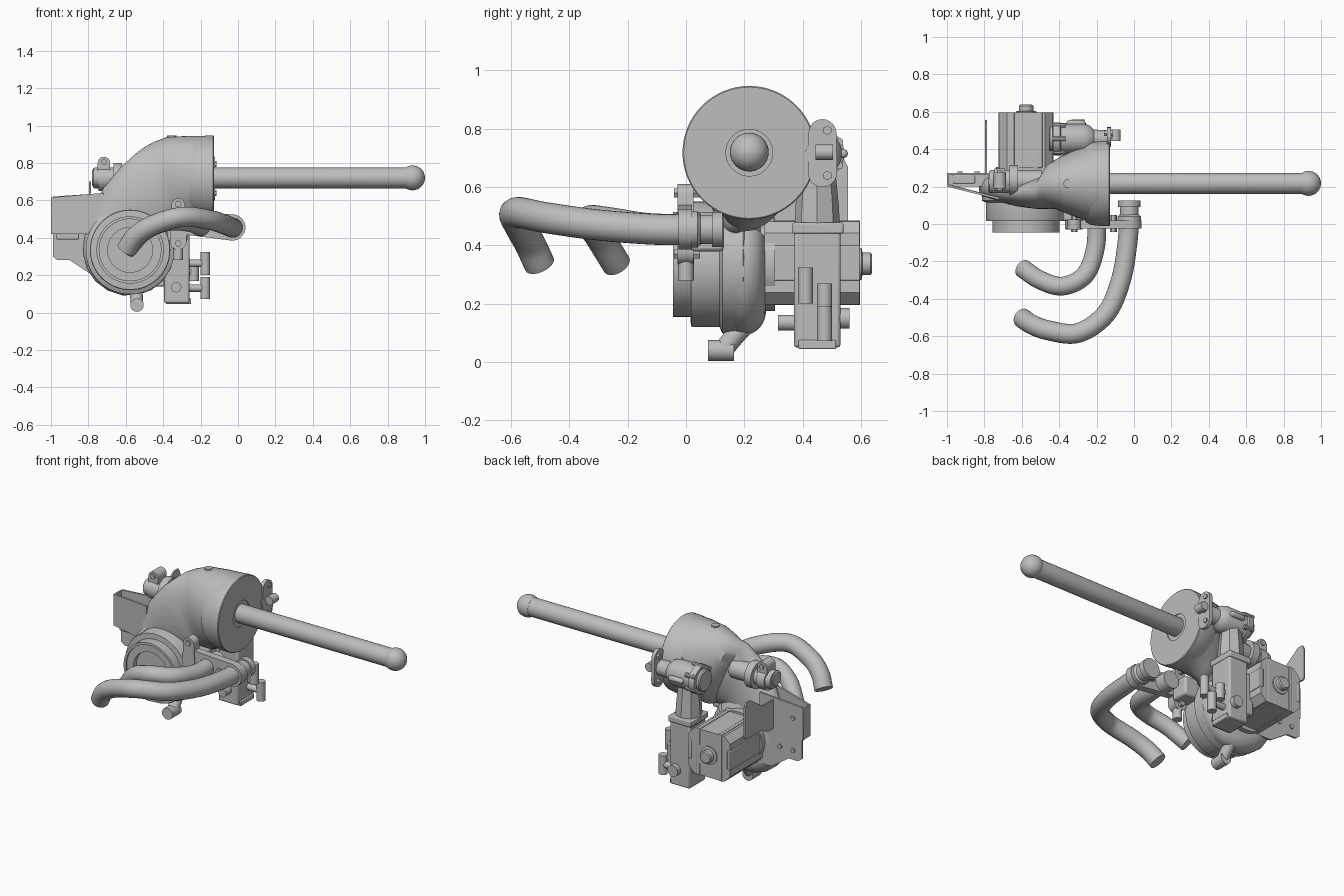
import bpy, bmesh, math
from mathutils import Vector, Matrix

cube = bpy.data.objects.get("Cube")
if cube:
    bpy.data.objects.remove(cube, do_unlink=True)

grey = bpy.data.materials.new("plain grey")
grey.use_nodes = True
grey.diffuse_color = (0.51, 0.51, 0.51, 1)
grey.node_tree.nodes["Principled BSDF"].inputs["Base Color"].default_value = grey.diffuse_color
AXES = {"x": Matrix.Rotation(math.pi / 2, 3, "Y"),
        "y": Matrix.Rotation(-math.pi / 2, 3, "X"), "z": Matrix.Identity(3)}


def finish(name, bm, bevel=0):
    bmesh.ops.recalc_face_normals(bm, faces=bm.faces)
    mesh = bpy.data.meshes.new(name)
    bm.to_mesh(mesh)
    bm.free()
    mesh.materials.append(grey)
    ob = bpy.data.objects.new(name, mesh)
    bpy.context.collection.objects.link(ob)
    bpy.ops.object.select_all(action="DESELECT")
    ob.select_set(True)
    bpy.context.view_layer.objects.active = ob
    bpy.ops.object.shade_smooth_by_angle(angle=math.radians(35))
    if bevel:
        mod = ob.modifiers.new("Bevel", "BEVEL")
        mod.width, mod.segments = bevel, 2
    return ob


def skin(name, rings):
    """Bridge equal rings of points and cap the ends."""
    bm = bmesh.new()
    rows = [[bm.verts.new(p) for p in ring] for ring in rings]
    n = len(rows[0])
    for a, b in zip(rows, rows[1:]):
        for i in range(n):
            bm.faces.new((a[i], a[(i + 1) % n], b[(i + 1) % n], b[i]))
    bm.faces.new(rows[0])
    bm.faces.new(rows[-1])
    return finish(name, bm)


def lathe(name, axis, origin, profile, n=40):
    """Profile is (radius, distance along the axis from the origin)."""
    rings = [[Vector(origin) + AXES[axis] @ Vector((r * math.cos(i * math.tau / n),
              r * math.sin(i * math.tau / n), t)) for i in range(n)] for r, t in profile]
    return skin(name, rings)


def rod(name, axis, origin, r, length, n=24):
    return lathe(name, axis, origin, [(r, 0), (r, length)], n)


def box(name, lo, hi, bevel=0.006):
    bm = bmesh.new()
    bmesh.ops.create_cube(bm, size=1)
    for v in bm.verts:
        v.co = [(a + b) / 2 + c * (b - a) for a, b, c in zip(lo, hi, v.co)]
    return finish(name, bm, bevel)


def plate(name, axis, start, thick, outline):
    """Outline is (x, z) for axis y or (y, z) for axis x."""
    def put(p, d):
        return Vector((d, p[0], p[1])) if axis == "x" else Vector((p[0], d, p[1]))
    return skin(name, [[put(p, start + d) for p in outline] for d in (0, thick)])


def lozenge(centres, radii, n=12):
    """Rounded outline around two discs."""
    (a, b), pts = [Vector(c) for c in centres], []
    base = math.atan2((b - a).y, (b - a).x)
    for c, r, turn in ((b, radii[1], -math.pi / 2), (a, radii[0], math.pi / 2)):
        for i in range(n + 1):
            t = base + turn + math.pi * i / n
            pts.append((c.x + r * math.cos(t), c.y + r * math.sin(t)))
    return pts


def pipe(name, points, r, n=24):
    """Solid round tube through a smooth curve."""
    p = [Vector(q) for q in points]
    p = [2 * p[0] - p[1]] + p + [2 * p[-1] - p[-2]]
    path = []
    for i in range(1, len(p) - 2):
        for k in range(8):
            t = k / 8
            path.append(0.5 * (2 * p[i] + (p[i + 1] - p[i - 1]) * t
                        + (2 * p[i - 1] - 5 * p[i] + 4 * p[i + 1] - p[i + 2]) * t * t
                        + (3 * p[i] - p[i - 1] - 3 * p[i + 1] + p[i + 2]) * t ** 3))
    path.append(p[-2])
    side, rings = Vector((0, 0, 1)), []
    for i, c in enumerate(path):
        d = (path[min(i + 1, len(path) - 1)] - path[max(i - 1, 0)]).normalized()
        side = (side - d * side.dot(d)).normalized()
        other = d.cross(side)
        rings.append([c + r * (side * math.cos(k * math.tau / n) + other * math.sin(k * math.tau / n))
                      for k in range(n)])
    return skin(name, rings)


# Snail-shaped shell: outer x, z, inner x, z, middle y, half width
CX, CZ, CY = -0.577, 0.335, 0.217
sections = [(-.135, .945, -.135, .491, CY, .227), (-.26, .945, -.21, .491, CY, .207),
            (-.38, .938, -.28, .47, CY, .172), (-.45, .912, -.31, .455, .215, .148),
            (-.50, .885, -.33, .45, .21, .128), (-.535, .86, -.35, .445, .175, .095),
            (-.62, .785, -.39, .44, .165, .085), (-.72, .665, -.44, .43, .17, .08),
            (-.785, .53, -.48, .41, .185, .08)]
for k in range(13):
    a = math.radians(165 + 19 * k)
    out, c, s = 0.255 - 0.0017 * k, math.cos(a), math.sin(a)
    sections.append((CX + out * c, CZ + out * s, CX + .08 * c, CZ + .08 * s, .195, .082 - .0006 * k))
rings = []
for ox, oz, ix, iz, y, w in sections:
    o, i = Vector((ox, 0, oz)), Vector((ix, 0, iz))
    rings.append([(o + i) / 2 + (o - i) / 2 * math.cos(t) + Vector((0, y + w * math.sin(t), 0))
                  for t in (k * math.tau / 48 for k in range(48))])
skin("snail_shell", rings)
lathe("shell_mouth", "x", (-.26, CY, .718),
      [(.205, 0), (.222, .03), (.229, .1), (.229, .127), (.225, .131), (.08, .131), (.08, .08)], 64)
rod("shell_top_boss", "z", (-.355, CY, .92), .025, .026, 6)

# Long shaft with ball tip, passing through to the rear stub
tip = [(.0665 * math.sin(a), 1.713 - .0665 * math.cos(a))
       for a in (math.radians(d) for d in range(60, 180, 10))]
lathe("shaft", "x", (-.78, CY, .72), [(.04, 0), (.05, .008), (.05, .5), (.056, .52), (.056, 1.68)]
      + tip + [(.002, 1.7795)], 32)
lathe("shaft_sleeve", "x", (-.775, .232, .72), [(.05, 0), (.056, .01), (.056, .28)], 32)
lathe("shaft_clamp", "x", (-.745, .232, .715), [(.066, 0), (.066, .055)], 32)
plate("clamp_lug", "y", .19, .085, lozenge([(-.717, .70), (-.717, .80)], [.035, .033]))
rod("clamp_bolt", "y", (-.717, .18, .805), .015, .105, 12)
lathe("shaft_collar", "x", (-.665, .235, .72), [(.08, 0), (.08, .045)], 32)

# Round intake on the front and bearing plate behind
lathe("intake", "y", (CX, -.045, CZ),
      [(.12, .04), (.12, .01), (.165, .01), (.165, 0), (.18, 0), (.18, .06), (.212, .062), (.215, .07),
       (.215, .16), (.237, .17), (.237, .24), (.2, .28), (.16, .30), (.16, .35)], 64)

# Drain outlet below
rod("drain_outlet", "y", (-.54, .075, .04), .036, .09, 24)
pipe("drain_neck", [(-.54, .13, .042), (-.542, .155, .075), (-.545, .2, .125)], .034, 16)

# Pair of curved pipes with flange hardware
pipe("outer_pipe", [(-.025, .05, .455), (-.035, -.1, .455), (-.07, -.3, .47), (-.15, -.48, .495),
                    (-.3, -.583, .512), (-.46, -.568, .465), (-.55, -.535, .405), (-.598, -.502, .335)], .053)
pipe("inner_pipe", [(-.2, .05, .46), (-.205, -.12, .46), (-.26, -.27, .482), (-.38, -.332, .485),
                    (-.5, -.30, .435), (-.595, -.238, .335)], .05)
plate("pipe_flange", "y", -.025, .045, lozenge([(-.31, .48), (-.03, .455)], [.06, .07]))
plate("upright_flange", "y", -.03, .055, lozenge([(-.32, .38), (-.32, .575)], [.045, .036]))
lathe("pipe_coupling", "y", (-.025, .02, .455),
      [(.062, 0), (.062, .02), (.05, .03), (.05, .07), (.06, .07), (.06, .105)], 32)
rod("inner_coupling", "y", (-.2, .02, .46), .055, .07)
rod("flange_foot", "z", (-.32, 0, .28), .027, .08)
for x, z in ((-.32, .58), (-.32, .37), (-.11, .46)):
    rod("flange_bolt", "y", (x, -.042, z), .018, .09, 6)
box("flange_strut", (-.38, .015, .38), (-.27, .13, .50), .012)

# Square motor with cut corners
w, c = .142, .04
corners = [(-w, -w + c), (-w + c, -w), (w - c, -w), (w, -w + c),
           (w, w - c), (w - c, w), (-w + c, w), (-w, w - c)]
plate("motor_body", "y", .27, .325, [(CX + x, .34 + z) for x, z in corners])
for s in (-1, 1):
    box("motor_side_rail", (CX + s * .135 - .012, .30, .28), (CX + s * .135 + .012, .597, .40), .004)
    box("motor_top_rib", (CX + s * .075 - .012, .30, .195), (CX + s * .075 + .012, .597, .486), .003)
lathe("motor_cap", "y", (CX, .59, .337), [(.055, 0), (.055, .012), (.039, .015), (.039, .042), (.032, .048)], 24)

# Upright control block with side ports
box("control_block", (-.395, .37, .05), (-.26, .53, .47), .01)
box("control_block_foot", (-.385, .385, .045), (-.25, .515, .075), .004)
box("control_block_side", (-.46, .40, .14), (-.39, .50, .40), .008)
box("control_block_rim", (-.41, .365, .44), (-.255, .54, .478), .006)
lathe("control_neck", "z", (-.335, .45, .46), [(.078, 0), (.074, .08), (.062, .2), (.06, .27)], 8)
for x, y, z0, z1 in ((-.175, .41, .20, .325), (-.175, .475, .072, .19), (-.235, .475, .17, .27)):
    rod("port_post", "z", (x, y, z0), .026, z1 - z0, 20)
    rod("port_stub", "x", (-.27, y, (z0 + z1) / 2), .02, x + .27, 16)
rod("front_port", "y", (-.33, .315, .135), .027, .07)
rod("rear_port", "y", (-.30, .52, .15), .035, .04)

# Valve drum lying across the top of the control block
lathe("valve_drum", "x", (-.455, .455, .715),
      [(.06, 0), (.066, .006), (.066, .02), (.084, .022), (.088, .03), (.088, .06), (.08, .065),
       (.08, .19), (.07, .22), (.05, .24), (.045, .33)], 40)
for k in range(6):
    t = math.radians(60 * k + 30)
    rod("drum_bolt", "x", (-.437, .455 + .082 * math.cos(t), .715 + .082 * math.sin(t)), .013, .07, 10)
box("valve_lever", (-.36, .515, .70), (-.26, .555, .73), .012)
plate("valve_flange", "x", -.145, .022, lozenge([(.468, .65), (.468, .785)], [.05, .048]))
for z in (.64, .795):
    rod("flange_nut", "x", (-.16, .485, z), .016, .045, 6)
rod("valve_outlet", "y", (-.098, .445, .72), .027, .06)
rod("valve_outlet_neck", "x", (-.15, .475, .72), .022, .05)

# Left bracket: rear sheet, sloped shield and folded tab
plate("bracket_sheet", "y", .262, .012, [(-.99, .62), (-.99, .30), (-.965, .28), (-.9, .28),
                                         (-.78, .20), (-.70, .20), (-.70, .64)])
skin("bracket_shield", [[(x, y, z) for z, x, y in ((.42, -.99, .20 + d), (.615, -1.0, .20 + d),
                         (.64, -.72, .13 + d), (.42, -.72, .13 + d))] for d in (0, .012)])
box("bracket_floor", (-.99, .2, .42), (-.72, .27, .432), .002)
box("bracket_end", (-1.0, .2, .42), (-.988, .274, .615), .002)
box("bracket_slot", (-.97, .215, .39), (-.85, .262, .435), .006)
plate("folded_tab", "x", -.796, .01, [(.27, .44), (.33, .44), (.40, .475), (.545, .475), (.555, .485),
                                      (.555, .67), (.54, .70), (.50, .70), (.38, .62), (.27, .62)])
for x, z in ((-.93, .34), (-.93, .54), (-.84, .34)):
    rod("bracket_bolt", "y", (x, .268, z), .014, .014, 12)
